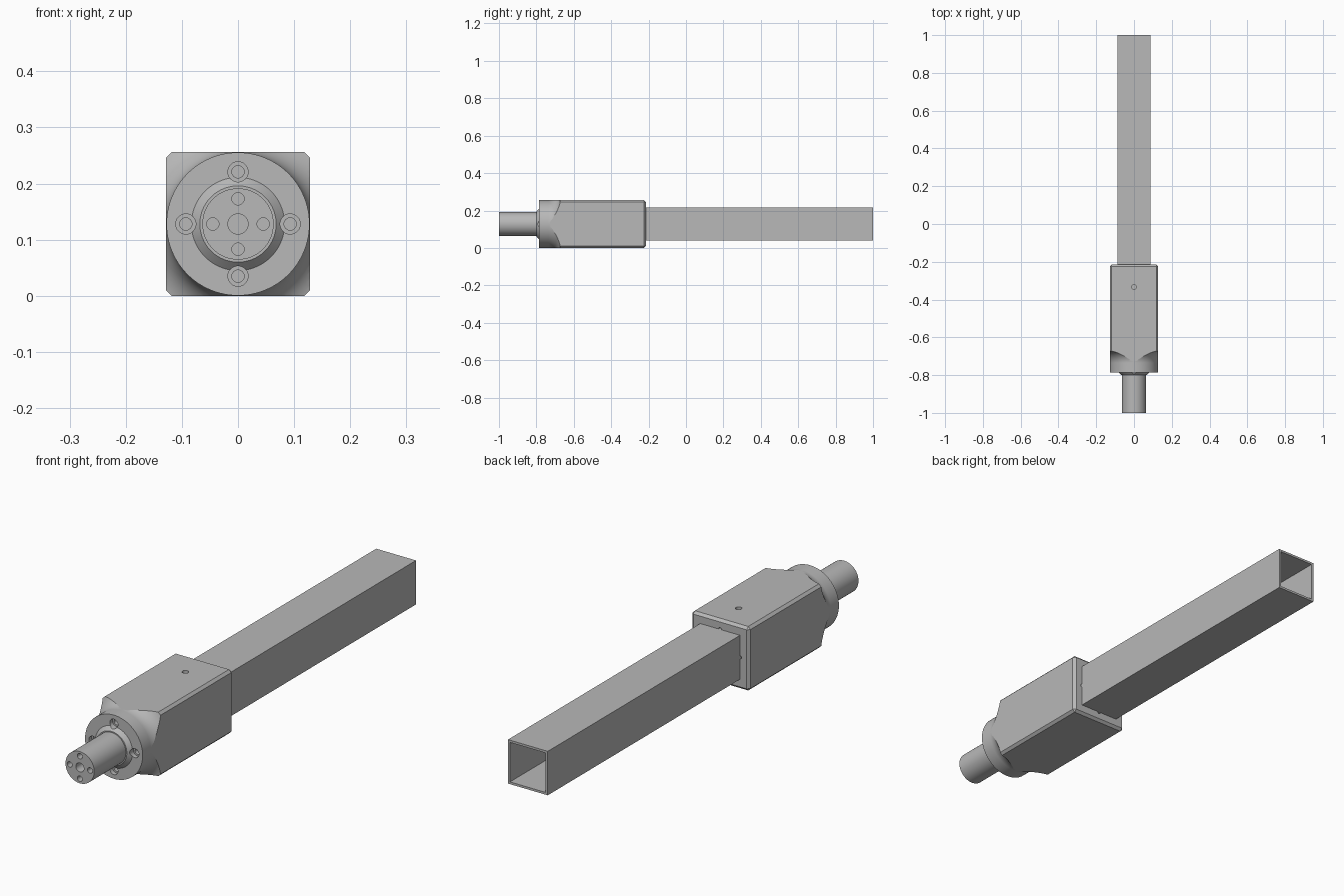
import bpy, bmesh
from math import cos, sin, pi, radians
from mathutils import Matrix, Vector

default = bpy.data.objects.get("Cube")
if default:
    bpy.data.objects.remove(default, do_unlink=True)

H = 0.128            # axis height and half width of the housing
FACE = -0.785        # front face of the flange

metal = bpy.data.materials.new("plain grey metal")
metal.use_nodes = True
grey = (0.48, 0.48, 0.48, 1)
metal.diffuse_color = grey
metal.node_tree.nodes["Principled BSDF"].inputs["Base Color"].default_value = grey


def to_object(name, bm):
    bmesh.ops.recalc_face_normals(bm, faces=bm.faces)
    mesh = bpy.data.meshes.new(name)
    bm.to_mesh(mesh)
    bm.free()
    mesh.materials.append(metal)
    ob = bpy.data.objects.new(name, mesh)
    bpy.context.collection.objects.link(ob)
    return ob


def square_bar(name, half, y0, y1, chamfer=0):
    """Square bar along y; the chamfer skips the front rim."""
    bm = bmesh.new()
    m = Matrix.Translation((0, (y0 + y1) / 2, H)) @ Matrix.Diagonal((2 * half, y1 - y0, 2 * half, 1))
    bmesh.ops.create_cube(bm, size=1, matrix=m)
    if chamfer:
        mid = (y0 + y1) / 2
        edges = [e for e in bm.edges if max(v.co.y for v in e.verts) > mid]
        bmesh.ops.bevel(bm, geom=edges, offset=chamfer, segments=1, affect='EDGES')
    return to_object(name, bm)


def lathe(name, profile, steps=96):
    """Turn (y, radius) points around the long axis."""
    bm = bmesh.new()
    verts = [bm.verts.new((r, y, H)) for y, r in profile]
    edges = [bm.edges.new(pair) for pair in zip(verts, verts[1:])]
    bmesh.ops.spin(bm, geom=verts + edges, cent=(0, 0, H), axis=(0, 1, 0),
                   angle=2 * pi, steps=steps)
    bmesh.ops.remove_doubles(bm, verts=bm.verts, dist=1e-5)
    return to_object(name, bm)


def drill(radius, start, end):
    """Round cutter between two points."""
    a, b = Vector(start), Vector(end)
    rot = (b - a).to_track_quat('Z', 'Y').to_matrix().to_4x4()
    bm = bmesh.new()
    bmesh.ops.create_cone(bm, cap_ends=True, segments=32, radius1=radius, radius2=radius,
                          depth=(b - a).length, matrix=Matrix.Translation((a + b) / 2) @ rot)
    return to_object("cutter", bm)


def combine(ob, tools, operation='DIFFERENCE'):
    """Apply booleans and discard the tools."""
    for tool in tools:
        mod = ob.modifiers.new("cut", 'BOOLEAN')
        mod.operation, mod.solver, mod.object = operation, 'EXACT', tool
    bpy.context.view_layer.update()
    graph = bpy.context.evaluated_depsgraph_get()
    mesh = bpy.data.meshes.new_from_object(ob.evaluated_get(graph))
    ob.modifiers.clear()
    ob.data = mesh
    for tool in tools:
        bpy.data.objects.remove(tool, do_unlink=True)


def finish(ob):
    bpy.ops.object.select_all(action='DESELECT')
    ob.select_set(True)
    bpy.context.view_layer.objects.active = ob
    bpy.ops.object.shade_smooth_by_angle(angle=radians(20))
    mod = ob.modifiers.new("flat faces stay flat", 'WEIGHTED_NORMAL')
    mod.keep_sharp = True


def around(radius):
    """Four (x, z) places around the axis."""
    return [(radius * cos(k * pi / 2), H + radius * sin(k * pi / 2)) for k in range(4)]


# Housing: chamfered square block trimmed by a turned flange with a concave fillet
housing = square_bar("housing", H, -0.85, -0.215, 0.01)
fillet, start, rim = 0.065, -0.735, 0.1275
arc = [(start + fillet * sin(t * pi / 24), rim + fillet * (1 - cos(t * pi / 24)))
       for t in range(13)]
envelope = lathe("cutter", [(-0.80, 0), (-0.80, 0.068), (FACE, 0.083), (FACE, rim)]
                 + arc + [(-0.1, rim + fillet), (-0.1, 0)])
combine(housing, [envelope], 'INTERSECT')

# Socket for the tube, bolt holes, grub screw hole and rear notches
cuts = [square_bar("cutter", 0.0885, -0.652, -0.1)]
for x, z in around(0.093):
    cuts.append(drill(0.018, (x, -0.85, z), (x, -0.768, z)))
    cuts.append(drill(0.011, (x, -0.84, z), (x, -0.71, z)))
for x, z in around(0.088):
    cuts.append(drill(0.007, (x, -0.25, z), (x, -0.2, z)))
cuts.append(drill(0.012, (0, -0.333, 0.3), (0, -0.333, 0.2)))
combine(housing, cuts)
finish(housing)

# Round shaft with a centre hole and four tapped holes
shaft = lathe("shaft", [(-1, 0), (-1, 0.0635), (-0.76, 0.0635), (-0.76, 0)])
holes = [drill(0.018, (0, -1.05, H), (0, -0.95, H))]
holes += [drill(0.011, (x, -1.05, z), (x, -0.95, z)) for x, z in around(0.045)]
combine(shaft, holes)
finish(shaft)

# Hollow square tube
tube = square_bar("square_tube", 0.088, -0.65, 1)
combine(tube, [square_bar("cutter", 0.079, -0.7, 1.1)])
finish(tube)
